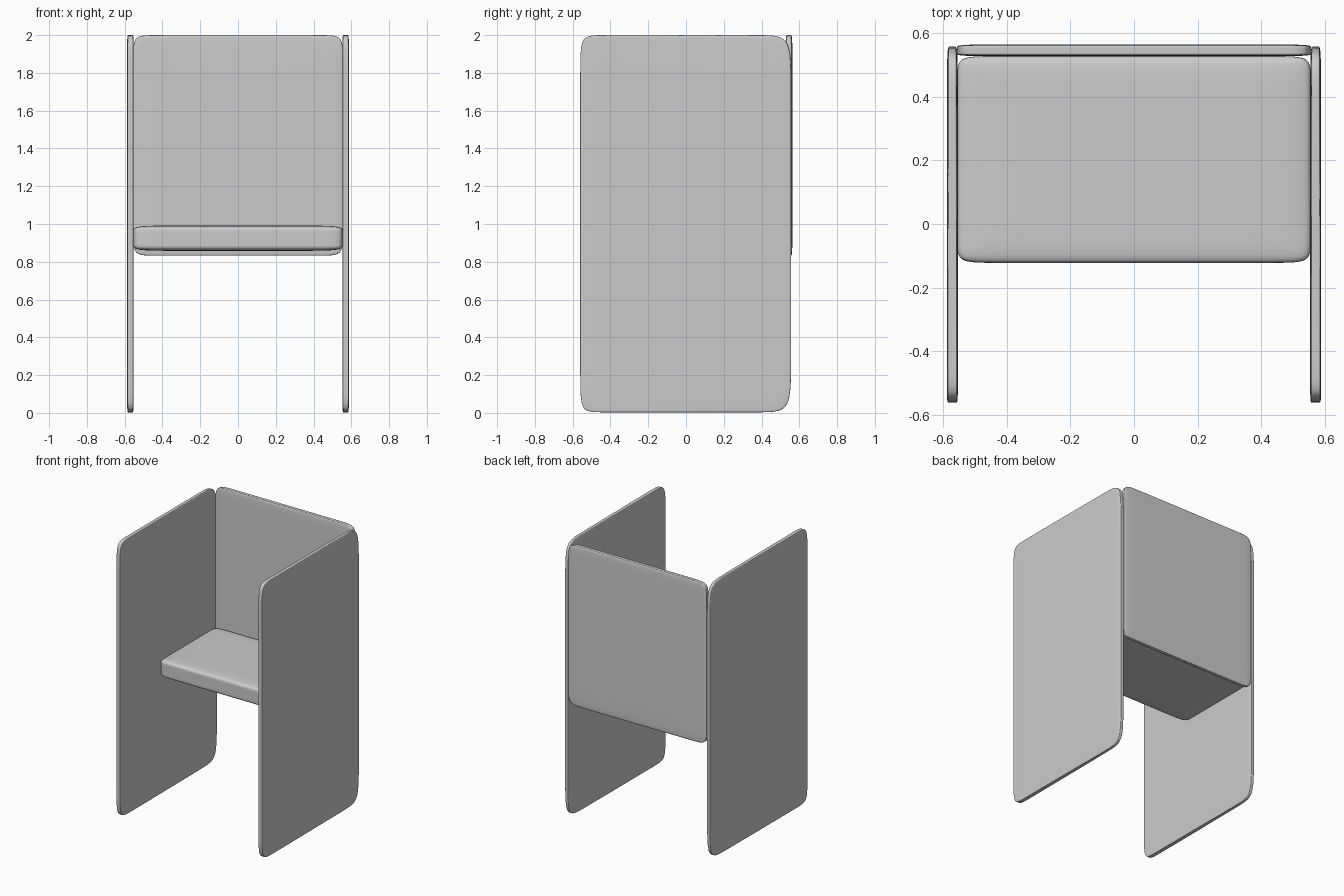
import bpy, bmesh

if "Cube" in bpy.data.objects:
    bpy.data.objects.remove(bpy.data.objects["Cube"])

def cushion(name, lo, hi, thin, outline=(20, 20), section=(9, 9), div=40):
    """Superellipsoid slab. outline/section: exponents at the -y and +y ends
    (outline = corners of the big face, section = roundness across thickness)."""
    bm = bmesh.new()
    bmesh.ops.create_cube(bm, size=2)
    bmesh.ops.subdivide_edges(bm, edges=bm.edges[:], cuts=div - 1, use_grid_fill=True)
    flat = [i for i in range(3) if i != thin]
    for v in bm.verts:
        # crowd the grid towards the rounded rims
        c = [(1 - (1 - min(1, abs(t))) ** 2) * (1 if t >= 0 else -1) for t in v.co]
        w = (c[1] + 1) / 2
        w = w * w * (3 - 2 * w)
        m = outline[0] * (1 - w) + outline[1] * w
        n = section[0] * (1 - w) + section[1] * w
        a = sum(abs(c[i]) ** m for i in flat) ** (1 / m)
        r = (a ** n + abs(c[thin]) ** n) ** (1 / n)
        for i in range(3):
            v.co[i] = (lo[i] + hi[i]) / 2 + c[i] / r * (hi[i] - lo[i]) / 2
    bmesh.ops.recalc_face_normals(bm, faces=bm.faces[:])
    for f in bm.faces:
        f.smooth = True
    me = bpy.data.meshes.new(name)
    bm.to_mesh(me)
    bm.free()
    ob = bpy.data.objects.new(name, me)
    bpy.context.scene.collection.objects.link(ob)
    return ob

# tall side panels, blunt in front and tapered at the back
for name, x in (("left_side_panel", -0.57), ("right_side_panel", 0.57)):
    cushion(name, (x - 0.0175, -0.56, 0.003), (x + 0.0175, 0.557, 2.0), 0,
            outline=(24, 16), section=(18, 9))

# back panel
cushion("back_panel", (-0.556, 0.526, 0.832), (0.556, 0.564, 2.0), 1,
        outline=(22, 22), section=(9, 9))

# seat cushion
cushion("seat", (-0.555, -0.122, 0.858), (0.555, 0.527, 0.992), 2,
        outline=(22, 22), section=(9, 9))
